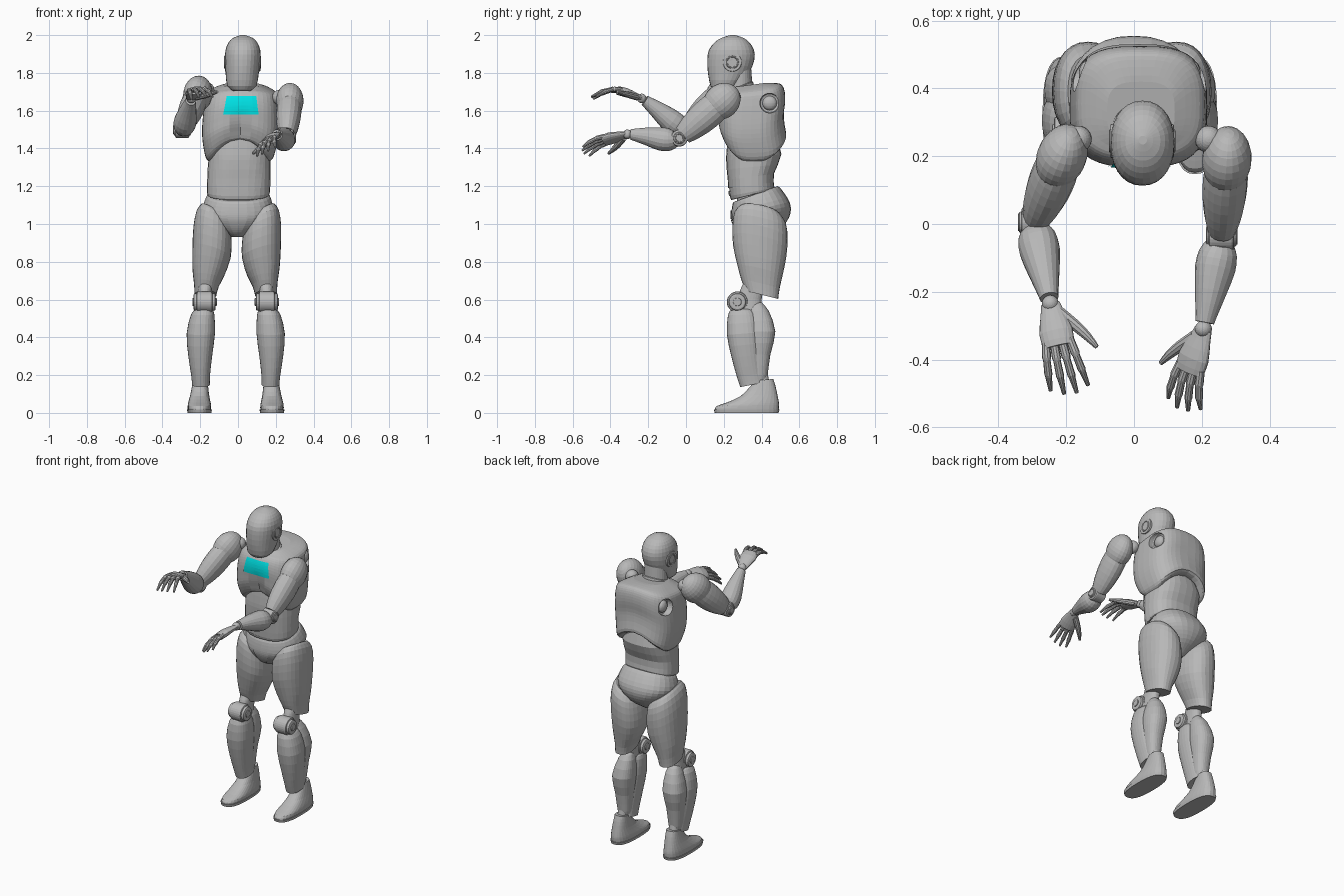
import bpy, bmesh, math
from mathutils import Vector

if "Cube" in bpy.data.objects:
    bpy.data.objects.remove(bpy.data.objects["Cube"], do_unlink=True)


def material(name, rgb):
    m = bpy.data.materials.new(name)
    m.use_nodes = True
    m.diffuse_color = (*rgb, 1)
    m.node_tree.nodes["Principled BSDF"].inputs["Base Color"].default_value = (*rgb, 1)
    return m


GREY = material("grey shell", (.48, .48, .48))
CYAN = material("cyan light", (0, .87, .9))


def lean(v):
    # the stance leans slightly: feet to one side, head to the other
    v.x += max(-.012, min(.026, .032 * (v.z - 1.1)))
    return v


def make_object(name, bm, mat=GREY):
    mesh = bpy.data.meshes.new(name)
    bm.to_mesh(mesh)
    bm.free()
    mesh.materials.append(mat)
    obj = bpy.data.objects.new(name, mesh)
    bpy.context.collection.objects.link(obj)
    return obj


def refine(rows, steps):
    # Catmull-Rom interpolation between rows of numbers
    out = []
    for i in range(len(rows) - 1):
        a, b = rows[max(i - 1, 0)], rows[i]
        c, d = rows[i + 1], rows[min(i + 2, len(rows) - 1)]
        for k in range(steps):
            t = k / steps
            out.append([.5 * (2 * q + (r - p) * t + (2 * p - 5 * q + 4 * r - s) * t ** 2
                              + (3 * q - p - 3 * r + s) * t ** 3)
                        for p, q, r, s in zip(a, b, c, d)])
    return out + [list(rows[-1])]


def skin(name, rings):
    bm = bmesh.new()
    loops = [[bm.verts.new(v) for v in ring] for ring in rings]
    n = len(loops[0])
    for a, b in zip(loops, loops[1:]):
        for j in range(n):
            bm.faces.new((a[j], a[(j + 1) % n], b[(j + 1) % n], b[j]))
    bm.faces.new(loops[0])
    bm.faces.new(loops[-1])
    bmesh.ops.recalc_face_normals(bm, faces=bm.faces)
    return make_object(name, bm)


def body(name, rows, side=1, power=2.3, steps=2, tilt=0, slant=0, arch=0, shape=None, n=28):
    """Stack of rounded sections: z, centre x, half width, front y, back y.
    tilt, slant and arch bend the end sections (first, last)."""
    pair = lambda p: p if isinstance(p, tuple) else (p, p)
    rows, rings = refine(rows, steps), []
    for i, (z, cx, rx, yf, yb) in enumerate(rows):
        t = i / (len(rows) - 1)
        ti, sl, ar = [pair(p)[0] * (1 - t) + pair(p)[1] * t for p in (tilt, slant, arch)]
        ring = []
        for j in range(n):
            c, s = math.cos(j * math.tau / n), math.sin(j * math.tau / n)
            u = math.copysign(abs(c) ** (2 / power), c)
            w = math.copysign(abs(s) ** (2 / power), s)
            dy = w * (yb - yf) / 2
            v = Vector((side * (cx + rx * u), (yf + yb) / 2 + dy,
                        z + ti * dy + sl * rx * u + ar * (1 - u * u)))
            if shape:
                shape(v)
            ring.append(lean(v))
        rings.append(ring)
    return skin(name, rings)


def limb(name, rows, across, flat=1.0, steps=2, n=18):
    """Tube through x, y, z, radius rows; flat scales the depth against the width."""
    rows, rings = refine(rows, steps), []
    pts = [Vector(r[:3]) for r in rows]
    for i, (p, row) in enumerate(zip(pts, rows)):
        d = (pts[min(i + 1, len(pts) - 1)] - pts[max(i - 1, 0)]).normalized()
        w = (across - d * across.dot(d)).normalized()
        u = d.cross(w)
        rings.append([p + row[3] * (w * math.cos(k * math.tau / n) + u * flat * math.sin(k * math.tau / n))
                      for k in range(n)])
    return skin(name, rings)


def disc(name, centre, axis, r, depth):
    bpy.ops.mesh.primitive_cylinder_add(vertices=28, radius=r, depth=depth, location=centre,
                                        rotation=Vector(axis).to_track_quat('Z', 'Y').to_euler())
    obj = bpy.context.object
    obj.name = name
    obj.data.materials.append(GREY)
    bev = obj.modifiers.new("edge", 'BEVEL')
    bev.width, bev.segments = min(r, depth) * .2, 2
    return obj


def ball(name, centre, scale):
    bpy.ops.mesh.primitive_uv_sphere_add(segments=22, ring_count=14, radius=1, location=centre)
    obj = bpy.context.object
    obj.name, obj.scale = name, scale
    obj.data.materials.append(GREY)
    return obj


def ring(name, centre, major, minor):
    bpy.ops.mesh.primitive_torus_add(location=centre, rotation=(0, math.pi / 2, 0), major_radius=major,
                                     minor_radius=minor, major_segments=28, minor_segments=8)
    bpy.context.object.name = name
    bpy.context.object.data.materials.append(GREY)


def front_plate(name, target, z0, z1, w0, w1, mat):
    # tapered thin plate wrapped onto the front of a part
    bm = bmesh.new()
    bmesh.ops.create_grid(bm, x_segments=14, y_segments=10, size=1)
    for v in bm.verts:
        t = (v.co.y + 1) / 2
        v.co = lean(Vector((v.co.x * (w0 + (w1 - w0) * t), 0, z0 + (z1 - z0) * t)))
    obj = make_object(name, bm, mat)
    wrap = obj.modifiers.new("wrap", 'SHRINKWRAP')
    wrap.target, wrap.wrap_method, wrap.wrap_mode = target, 'PROJECT', 'ABOVE_SURFACE'
    wrap.use_project_y, wrap.offset = True, .005


# Head, ears and neck
body("head", [(1.705, 0, .045, .15, .24), (1.73, 0, .077, .13, .28), (1.8, 0, .088, .116, .335),
              (1.87, 0, .094, .113, .362), (1.92, 0, .092, .121, .36), (1.96, 0, .077, .15, .337),
              (1.985, 0, .052, .187, .305), (2, 0, .012, .235, .26)], power=2.15)
for s in (1, -1):
    x = .024 + s * .084
    disc("ear_disc", (x, .245, 1.857), (1, 0, 0), .05, .02)
    ring("ear_ring", (x + s * .009, .245, 1.857), .03, .005)
body("neck", [(1.66, 0, .1, .2, .38), (1.695, 0, .098, .2, .37), (1.7, 0, .085, .21, .36),
              (1.725, 0, .084, .21, .355), (1.73, 0, .073, .22, .35), (1.8, 0, .07, .225, .345)],
     tilt=.4, steps=1, power=2)


# Torso
def sternum(v):
    if v.y < .3:
        v.y += .022 * math.exp(-(v.x / .035) ** 2 - ((v.z - 1.5) / .06) ** 2)


chest = body("chest", [(1.33, 0, .16, .225, .49), (1.355, 0, .18, .2, .53), (1.43, 0, .197, .175, .522),
                       (1.5, 0, .203, .17, .518), (1.58, 0, .2, .168, .525), (1.645, 0, .194, .178, .522),
                       (1.69, 0, .184, .198, .508), (1.715, 0, .15, .22, .485), (1.735, 0, .1, .24, .42)],
             power=3, steps=3, tilt=(0, .13), arch=(.12, 0), shape=sternum, n=40)
front_plate("chest_light", chest, 1.58, 1.675, .093, .077, CYAN)
abdomen = body("abdomen", [(1.155, 0, .16, .24, .465), (1.17, 0, .167, .232, .468), (1.25, 0, .167, .226, .465),
                           (1.36, 0, .163, .217, .505), (1.48, 0, .14, .23, .47)], tilt=(.25, 0), power=2.5)
front_plate("abdomen_panel", abdomen, 1.19, 1.44, .115, .13, GREY)
front_plate("belt_plate", abdomen, 1.15, 1.175, .09, .095, GREY)
body("waist_core", [(1.05, 0, .13, .27, .45), (1.25, 0, .13, .27, .44)], steps=1)
pelvis = body("pelvis", [(1.16, 0, .15, .26, .485), (1.145, 0, .168, .247, .505), (1.08, 0, .187, .24, .548),
                         (1.03, 0, .16, .25, .553), (.98, 0, .1, .272, .52), (.945, 0, .05, .3, .46),
                         (.93, 0, .03, .33, .43)], tilt=(.36, 0), steps=3)
front_plate("pelvis_panel", pelvis, .96, 1.07, .022, .07, GREY)

# Shoulder sockets cut into the chest
for s in (1, -1):
    cutter = disc("socket_cutter", (.017 + s * .2, .443, 1.64), (1, 0, 0), .052, .09)
    cutter.hide_render, cutter.display_type = True, 'WIRE'
    cutter.hide_set(True)
    cut = chest.modifiers.new("socket", 'BOOLEAN')
    cut.object, cut.operation, cut.solver = cutter, 'DIFFERENCE', 'EXACT'
    ball("socket_core", (.017 + s * .155, .443, 1.64), (.025, .038, .038))

# Legs
for s in (1, -1):
    body("thigh", [(1.06, .125, .07, .28, .5), (1.025, .128, .09, .255, .53), (.95, .13, .102, .245, .538),
                   (.85, .132, .102, .25, .53), (.75, .145, .086, .273, .51), (.68, .155, .066, .293, .495),
                   (.625, .16, .058, .315, .488)], side=s, slant=(.6, 0), tilt=(-.2, -.25))
    body("knee_link", [(.7, .16, .04, .31, .42), (.6, .165, .036, .27, .4), (.48, .175, .04, .27, .4)], side=s)
    for name, r, depth in (("knee_drum", .056, .085), ("knee_cap", .046, .118), ("knee_bolt", .022, .13)):
        disc(name, (s * .165 - .012, .272, .587), (1, 0, 0), r, depth)
    body("shin", [(.55, .168, .045, .24, .35), (.52, .175, .062, .222, .375), (.42, .185, .075, .217, .395),
                  (.3, .188, .063, .242, .4), (.2, .186, .05, .27, .41), (.15, .184, .047, .287, .42)],
         side=s, tilt=(0, .2))
    body("calf", [(.585, .167, .025, .34, .4), (.54, .172, .048, .33, .438), (.43, .184, .068, .32, .473),
                  (.31, .187, .054, .33, .447), (.2, .186, .043, .34, .432), (.17, .186, .036, .345, .425)], side=s)
    body("ankle", [(.22, .186, .03, .36, .43), (.12, .19, .033, .36, .45)], side=s, steps=1)
    body("sole", [(0, .192, .063, .152, .49), (.018, .192, .066, .147, .495)], side=s, steps=1, power=2.6)
    body("foot", [(.018, .192, .062, .152, .491), (.04, .192, .062, .163, .493), (.06, .192, .058, .215, .49),
                  (.095, .191, .05, .29, .483), (.14, .189, .043, .335, .473), (.175, .188, .038, .365, .462)],
         side=s, power=2.5, tilt=(0, .1))


def hand(wrist, d, thumb_side, droop):
    d = d.normalized()
    w = (thumb_side - d * thumb_side.dot(d)).normalized()
    down = d.cross(w).normalized()
    if down.z > 0:
        down = -down
    at = lambda a, b, c=0, r=.01: (*(wrist + d * a + w * b + down * c), r)
    limb("palm", [at(0, 0, 0, .028), at(.03, 0, 0, .035), at(.09, 0, 0, .05), at(.135, 0, .005, .046)],
         w, flat=.48)
    limb("thumb", [at(.03, .02, .005, .018), at(.08, .06, .015, .017), at(.12, .088, .022, .013),
                   at(.155, .108, .028, .007)], d, n=10)
    for i in range(4):
        b = .036 - .024 * i
        size = (.125, .14, .135, .115)[i]
        limb("finger", [at(.12 + size * t, b * (1 + .55 * t), droop * t * t, r)
                        for t, r in ((0, .0125), (.35, .0135), (.4, .011), (.7, .012), (.74, .01), (1, .006))],
             w, steps=1, n=10)


def arm(shoulder, elbow, wrist, palm_dir, thumb_side, droop, joint):
    shoulder, elbow, wrist = Vector(shoulder), Vector(elbow), Vector(wrist)
    across = Vector((1, 0, 0))
    deltoid = ball("deltoid", shoulder, (.073, .092, .104))
    deltoid.rotation_euler = (elbow - shoulder).to_track_quat('Z', 'Y').to_euler()
    ball("shoulder_ball", joint, (.04, .04, .04))
    along = lambda a, b, t, r, z=0: (*(a.lerp(b, t) + Vector((0, 0, z))), r)
    limb("upper_arm", [along(shoulder, elbow, t, r) for t, r in
                       ((0, .06), (.25, .066), (.5, .064), (.75, .054), (.92, .042))], across, flat=1.25)
    # elbow hinge
    disc("elbow_drum", elbow, across, .045, .075)
    disc("elbow_cap", elbow, across, .032, .09)
    ring("elbow_ring", elbow + across * math.copysign(.043, elbow.x), .022, .005)
    limb("forearm", [along(elbow, wrist, t, r, z) for t, r, z in
                     ((.08, .042, -.005), (.18, .056, -.012), (.35, .06, -.012), (.6, .047, -.004),
                      (.85, .032, 0), (.93, .028, 0))], across, flat=1.05)
    ball("wrist_joint", wrist, (.025, .025, .025))
    hand(wrist, Vector(palm_dir), Vector(thumb_side), droop)


# Arms reach forward in different poses
arm((.274, .19, 1.65), (.258, -.035, 1.455), (.205, -.31, 1.475), (-.045, -.13, -.03),
    (-.9, .3, -.45), .045, (.22, .25, 1.67))
arm((-.213, .2, 1.688), (-.295, .005, 1.5), (-.247, -.235, 1.665), (.028, -.14, .052),
    (1, .15, .1), .085, (-.165, .25, 1.71))
